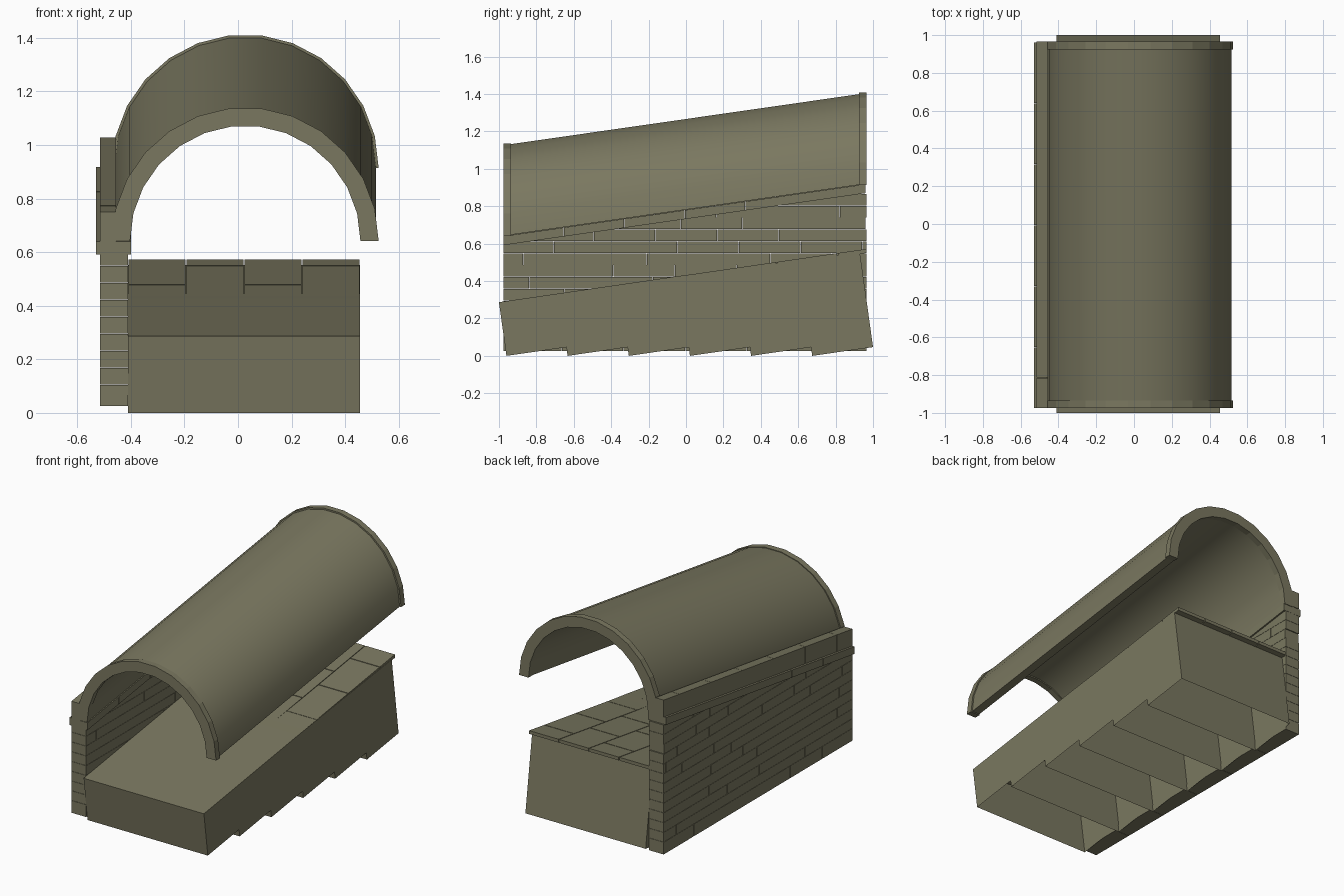
import bpy, bmesh, math, random
from mathutils import Vector

cube = bpy.data.objects.get("Cube")
if cube:
    bpy.data.objects.remove(cube, do_unlink=True)
random.seed(4)

stone = bpy.data.materials.new("olive_stone")
stone.use_nodes = True
colour = (0.195, 0.187, 0.117, 1)
stone.diffuse_color = colour
stone.node_tree.nodes["Principled BSDF"].inputs["Base Color"].default_value = colour

SLOPE = 0.1435
LEFT, RIGHT = -0.41, 0.455      # floor sides
FRONT, BACK = -0.975, 0.965     # wall ends


def finish(name, bm, smooth=False):
    mesh = bpy.data.meshes.new(name)
    bm.to_mesh(mesh)
    bm.free()
    mesh.materials.append(stone)
    obj = bpy.data.objects.new(name, mesh)
    bpy.context.collection.objects.link(obj)
    if smooth:
        bpy.ops.object.select_all(action="DESELECT")
        obj.select_set(True)
        bpy.context.view_layer.objects.active = obj
        bpy.ops.object.shade_smooth_by_angle(angle=math.radians(30))


def prism(bm, first, second):
    """Join two matching outlines into a closed solid; returns its side faces."""
    a = [bm.verts.new(p) for p in first]
    b = [bm.verts.new(p) for p in second]
    faces = [bm.faces.new(a), bm.faces.new(b[::-1])]
    for i in range(len(a)):
        j = (i + 1) % len(a)
        faces.append(bm.faces.new((a[i], b[i], b[j], a[j])))
    bmesh.ops.recalc_face_normals(bm, faces=faces)
    return faces[2:]


def extrude_x(bm, x0, x1, outline):
    return prism(bm, [(x0, y, z) for y, z in outline], [(x1, y, z) for y, z in outline])


def block(bm, x0, x1, y0, y1, z0, z1, slope=0.0):
    """Box whose heights are given at the front end of the wall."""
    s0, s1 = slope * (y0 - FRONT), slope * (y1 - FRONT)
    extrude_x(bm, x0, x1, [(y0, z0 + s0), (y1, z0 + s1), (y1, z1 + s1), (y0, z1 + s0)])


def row(bm, x0, x1, start, length, gap, z0, z1, slope=0.0):
    """Row of blocks between the wall ends."""
    y = start
    while y < BACK:
        y0, y1 = max(y, FRONT), min(y + length - gap, BACK)
        if y1 - y0 > 0.01:
            block(bm, x0, x1, y0, y1, z0, z1, slope)
        y += length


# Floor: row of leaning hollow boxes, open underneath
def lean_top(y, z):
    height = 0.287 + 0.1455 * (y + 1) - 0.0165 * max(y, 0)
    top_y = y - 0.137 * (height - z)
    return top_y, 0.287 + 0.1455 * (top_y + 1) - 0.0165 * max(top_y, 0)


bm = bmesh.new()
for i in range(6):
    front = (-0.96 + 0.327 * i, 0.0)
    back = (front[0] + 0.325, 0.047)
    sides = extrude_x(bm, LEFT, RIGHT, [front, back, lean_top(*back), lean_top(*front)])
    bmesh.ops.delete(bm, geom=[sides[0]], context="FACES_ONLY")
finish("floor_bed", bm)

# Floor slabs, staggered in four columns
bm = bmesh.new()
width = (RIGHT - LEFT) / 4
for c in range(4):
    x = LEFT + width * c
    row(bm, x + 0.002, x + width - 0.002, FRONT - 0.163 * (c % 2), 0.325, 0.005,
        0.268, 0.2895, 0.1455)
finish("floor_slabs", bm)

# Side wall: brick courses trimmed to the slope of the ledge
bm = bmesh.new()
heights = [0.025] + [0.042 + 0.0635 * i for i in range(1, 14)]
for c, (z0, z1) in enumerate(zip(heights, heights[1:])):
    shift = 0.16 * (c % 2) + random.uniform(0, 0.08)
    row(bm, -0.515, LEFT, FRONT - shift, 0.33, 0.002, z0, z1 - 0.0015)
bmesh.ops.bisect_plane(bm, geom=bm.verts[:] + bm.edges[:] + bm.faces[:],
                       plane_co=Vector((0, FRONT, 0.595)),
                       plane_no=Vector((0, -SLOPE, 1)), clear_outer=True)
bmesh.ops.holes_fill(bm, edges=[e for e in bm.edges if e.is_boundary], sides=0)
bmesh.ops.recalc_face_normals(bm, faces=bm.faces)
finish("brick_wall", bm)

# Ledge under the vault and the parapet course above it
bm = bmesh.new()
row(bm, -0.53, -0.40, FRONT, 0.323, 0.002, 0.592, 0.64, SLOPE)
finish("wall_ledge", bm)
bm = bmesh.new()
row(bm, -0.515, -0.455, FRONT - 0.16, 0.323, 0.002, 0.64, 0.75, SLOPE)
finish("wall_parapet", bm)


# Vault and its end rings
def arch(name, y0, y1, inner, outer, slope, smooth):
    def outline(y):
        z = 0.642 + SLOPE * (y0 - FRONT) + slope * (y - y0)
        angles = [math.pi * i / 13 for i in range(14)]
        ring = [(outer, a) for a in angles] + [(inner, a) for a in angles[::-1]]
        return [(0.027 + r * math.cos(a), y, z + r * math.sin(a)) for r, a in ring]
    bm = bmesh.new()
    prism(bm, outline(y0), outline(y1))
    finish(name, bm, smooth)


arch("vault", FRONT + 0.02, BACK - 0.02, 0.432, 0.488, SLOPE, True)
arch("front_arch_ring", FRONT, FRONT + 0.04, 0.43, 0.498, 0, False)
arch("back_arch_ring", BACK - 0.04, BACK, 0.43, 0.498, 0, False)
